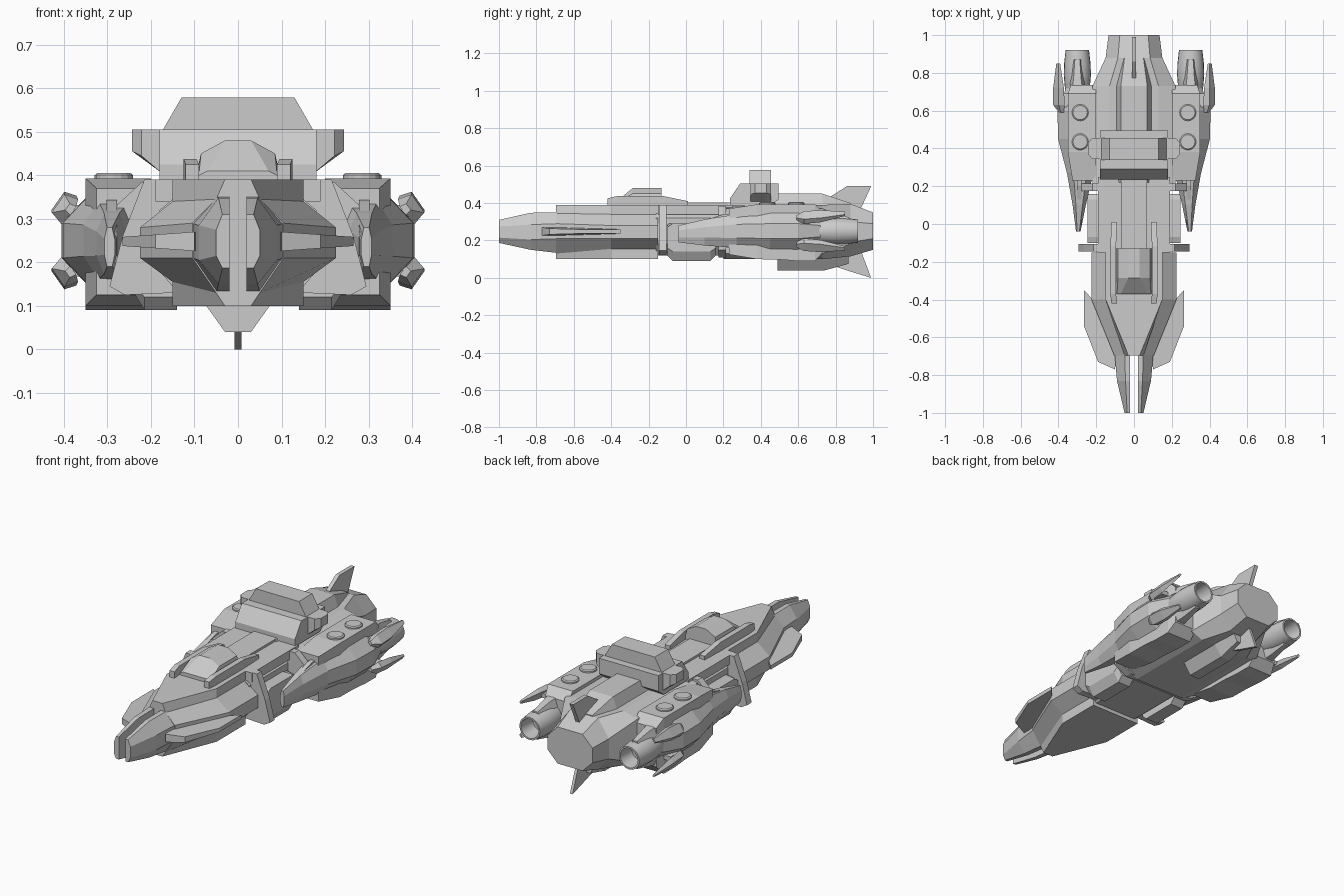
import bpy, bmesh, math
from mathutils import Vector, Matrix

if "Cube" in bpy.data.objects:
    bpy.data.objects.remove(bpy.data.objects["Cube"])


def loft(name, rings):
    """Skin a list of equal-length rings and cap both ends."""
    bm = bmesh.new()
    vs = [[bm.verts.new(p) for p in r] for r in rings]
    n = len(vs[0])
    for a, b in zip(vs, vs[1:]):
        for i in range(n):
            j = (i + 1) % n
            bm.faces.new((a[i], a[j], b[j], b[i]))
    bm.faces.new(vs[0])
    bm.faces.new(vs[-1])
    bmesh.ops.recalc_face_normals(bm, faces=bm.faces)
    me = bpy.data.meshes.new(name)
    bm.to_mesh(me)
    bm.free()
    ob = bpy.data.objects.new(name, me)
    bpy.context.collection.objects.link(ob)
    return ob


def sym(y, half):
    """Full cross-section at y from its right half, listed top to bottom."""
    return [(x, y, z) for x, z in half] + [(-x, y, z) for x, z in reversed(half)]


def section(y, pts, s=1):
    return [(s * x, y, z) for x, z in pts]


def box(name, x0, x1, y0, y1, z0, z1, s=1):
    pts = [(x0, z0), (x1, z0), (x1, z1), (x0, z1)]
    return loft(name, [section(y0, pts, s), section(y1, pts, s)])


def side_prism(name, x0, x1, yz):
    return loft(name, [[(x, y, z) for y, z in yz] for x in (x0, x1)])


def oct_pts(cx, cz, rx, rz, kx=0.5, kz=0.4):
    a, b = rx * kx, rz * kz
    return [(cx + x, cz + z) for x, z in ((a, rz), (rx, b), (rx, -b), (a, -rz),
                                         (-a, -rz), (-rx, -b), (-rx, b), (-a, rz))]


# Forward hull tapering to the nose
hull = [(.15, .39), (.15, .34), (.225, .28), (.225, .21), (.15, .155), (.15, .10)]
tip = [(.03, .39), (.05, .345), (.105, .29), (.105, .21), (.05, .13), (.03, .10)]
loft("forward_hull", [sym(-.15, hull), sym(-.4, hull), sym(-.695, tip)])

# Cockpit canopy with its sloped windshield and rear deck
loft("canopy", [sym(-.37, [(.07, .41), (.09, .40), (.095, .385)]),
                sym(-.285, [(.03, .48), (.085, .45), (.1, .385)]),
                sym(-.13, [(.03, .48), (.085, .45), (.1, .385)])])
box("dorsal_deck", -.07, .07, -.13, .24, .38, .402)

# Neck, its overhanging roof and two collars
loft("neck", [sym(y, [(.12, .37), (.18, .32), (.18, .18), (.13, .12)]) for y in (-.16, .25)])
box("neck_roof", -.19, .19, -.15, .25, .34, .39)
collar = [(.215, .39), (.265, .26), (.295, .145), (.26, .125), (.15, .13)]
loft("front_collar", [sym(y, collar) for y in (-.145, -.105)])
loft("rear_collar", [sym(y, [(.22, .385), (.28, .33), (.28, .15), (.2, .11)]) for y in (.175, .215)])

# Main rear body, octagonal at the tail
wide = [(.13, .39), (.22, .37), (.22, .13), (.15, .10)]
loft("rear_body", [sym(.2, wide), sym(.73, wide),
                   sym(.88, [(.085, .395), (.15, .30), (.15, .19), (.085, .115)]),
                   sym(1, [(.075, .35), (.135, .29), (.135, .21), (.075, .15)])])
loft("dorsal_spine", [sym(.22, [(.07, .40), (.1, .37)]), sym(.48, [(.07, .45), (.1, .37)]),
                      sym(.73, [(.07, .45), (.1, .37)]), sym(.88, [(.05, .40), (.07, .35)])])
loft("keel", [sym(.49, [(.08, .11), (.03, .04)]), sym(.74, [(.08, .11), (.03, .04)]),
              sym(.87, [(.06, .13), (.03, .075)])])

# Vertical tail fins
side_prism("top_fin", -.011, .011, [(.75, .42), (.86, .49), (.99, .49), (.93, .36), (.78, .38)])
side_prism("bottom_fin", -.008, .008, [(.74, .08), (.86, .04), (.99, 0), (.93, .16), (.78, .12)])

# Roof turret: base, cross bar and hood
side_prism("turret_base", -.18, .18, [(.235, .385), (.235, .425), (.29, .505), (.495, .505),
                                      (.495, .42), (.45, .385)])
outer = [(.243, .505), (.243, .455), (.175, .405)]
loft("turret_cross_bar", [sym(.345, [(.222, .505), (.222, .445), (.175, .405)]), sym(.37, outer),
                          sym(.43, outer), sym(.455, [(.222, .505), (.222, .445), (.175, .405)])])
loft("turret_hood", [sym(y, [(.13, .578), (.175, .50)]) for y in (.34, .455)])

for side, s in (("right", 1), ("left", -1)):
    # Split nose prong
    prong = [(.02, .35), (.05, .35), (.105, .29), (.105, .21), (.05, .13), (.02, .13)]
    loft(side + "_nose_prong", [section(-.66, prong, s),
        section(-.83, [(.02, .348), (.045, .348), (.09, .285), (.09, .205), (.045, .15), (.02, .15)], s),
        section(-1, [(.02, .31), (.036, .31), (.05, .275), (.05, .215), (.036, .187), (.02, .187)], s)])

    # Thin front wing, thinner at its outer edge
    plan = [(.10, -.77), (.19, -.73), (.265, -.54), (.265, -.35), (.2, -.42), (.09, -.6)]
    loft(side + "_front_wing", [[(s * x, y, .248 + k * (.022 - .07 * (x - .1))) for x, y in plan]
                                for k in (-1, 1)])

    # Rail running along the cockpit
    loft(side + "_cockpit_rail", [
        [(s * (x + w), y, z) for w, z in ((0, .38), (.03, .38), (.03, h), (0, h))]
        for x, y, h in ((.09, -.42, .425), (.095, -.37, .437), (.095, -.12, .437), (.09, .01, .41))])

    # Tank hanging beside the neck
    loft(side + "_neck_tank", [section(y, p, s) for y, p in (
        (-.1, [(.15, .29), (.245, .27), (.245, .16), (.215, .12), (.14, .12)]),
        (-.07, [(.15, .29), (.245, .29), (.245, .14), (.215, .09), (.14, .09)]),
        (.13, [(.15, .29), (.245, .29), (.245, .14), (.215, .09), (.14, .09)]),
        (.16, [(.15, .29), (.245, .27), (.245, .16), (.215, .12), (.14, .12)]))])

    # Engine pod: squared flat-bottomed block, forward spike and outer bulge
    loft(side + "_pod_block", [section(y, [(.2, t), (x, t), (x, b), (.2, b)], s) for y, x, t, b in (
        (.23, .325, .37, .125), (.38, .35, .393, .10), (.5, .35, .393, .098),
        (.6, .35, .393, .09), (.69, .35, .393, .09), (.735, .335, .35, .14))])
    loft(side + "_pod_spike", [section(y, oct_pts(*o), s) for y, o in (
        (-.04, (.295, .235, .012, .045)), (.1, (.29, .243, .035, .07)),
        (.27, (.285, .25, .07, .09)), (.45, (.29, .25, .112, .10)),
        (.6, (.29, .25, .115, .10)), (.72, (.29, .25, .07, .075)))])
    side_prism(side + "_spike_crest", s * .278, s * .302,
               [(-.02, .27), (.2, .34), (.35, .355), (.35, .15), (.2, .165), (-.02, .2)])

    # Round hatches on the pod roof
    for i, y in enumerate((.435, .59)):
        ring = [(math.cos(a), math.sin(a)) for a in [k * math.tau / 16 for k in range(16)]]
        loft(f"{side}_hatch_{i + 1}", [[(s * .285 + r * c, y + r * d, z) for c, d in ring]
                                       for r, z in ((.044, .38), (.044, .40), (.038, .405))])

    # Hollow round nozzle
    ring = [(math.cos(k * math.tau / 20), math.sin(k * math.tau / 20)) for k in range(20)]
    nozzle = loft(side + "_nozzle", [[(s * .3 + r * c, y, .25 + r * d) for c, d in ring]
                  for r, y in ((.05, .66), (.066, .72), (.072, .79), (.07, .85), (.062, .92),
                               (.053, .92), (.045, .83))])
    bpy.context.view_layer.objects.active = nozzle
    nozzle.select_set(True)
    bpy.ops.object.shade_smooth_by_angle(angle=math.radians(30))
    nozzle.select_set(False)
    for label, k in (("upper", 1), ("lower", -1)):
        # Fairing over the nozzle
        loft(f"{side}_{label}_nozzle_fairing", [
            [(s * .3 + x, y, .25 + k * z) for x, z in ((-w, .058), (w, .058), (w * .6, h), (-w * .6, h))]
            for y, w, h in ((.68, .05, .11), (.78, .032, .095), (.87, .022, .075))])

        # Canted outer blade fin
        rot = Matrix.Rotation(-k * s * math.radians(35), 3, 'Y')
        rings = []
        for y, x, w, t in ((.59, .385, .012, .008), (.63, .40, .034, .016), (.72, .402, .034, .014),
                           (.85, .402, .012, .005)):
            c = Vector((s * x, y, .25 + k * (.072 + (y - .58) * .08)))
            rings.append([c + rot @ Vector((s * a * t, 0, b * w)) for a, b in
                          ((1, .75), (1, -.75), (-1, -1), (-1, 1))])
        loft(f"{side}_{label}_blade_fin", rings)
        box(f"{side}_{label}_fin_mount", .33, .39, .62, .69, .25 + k * .07 - .012, .25 + k * .07 + .012, s)
